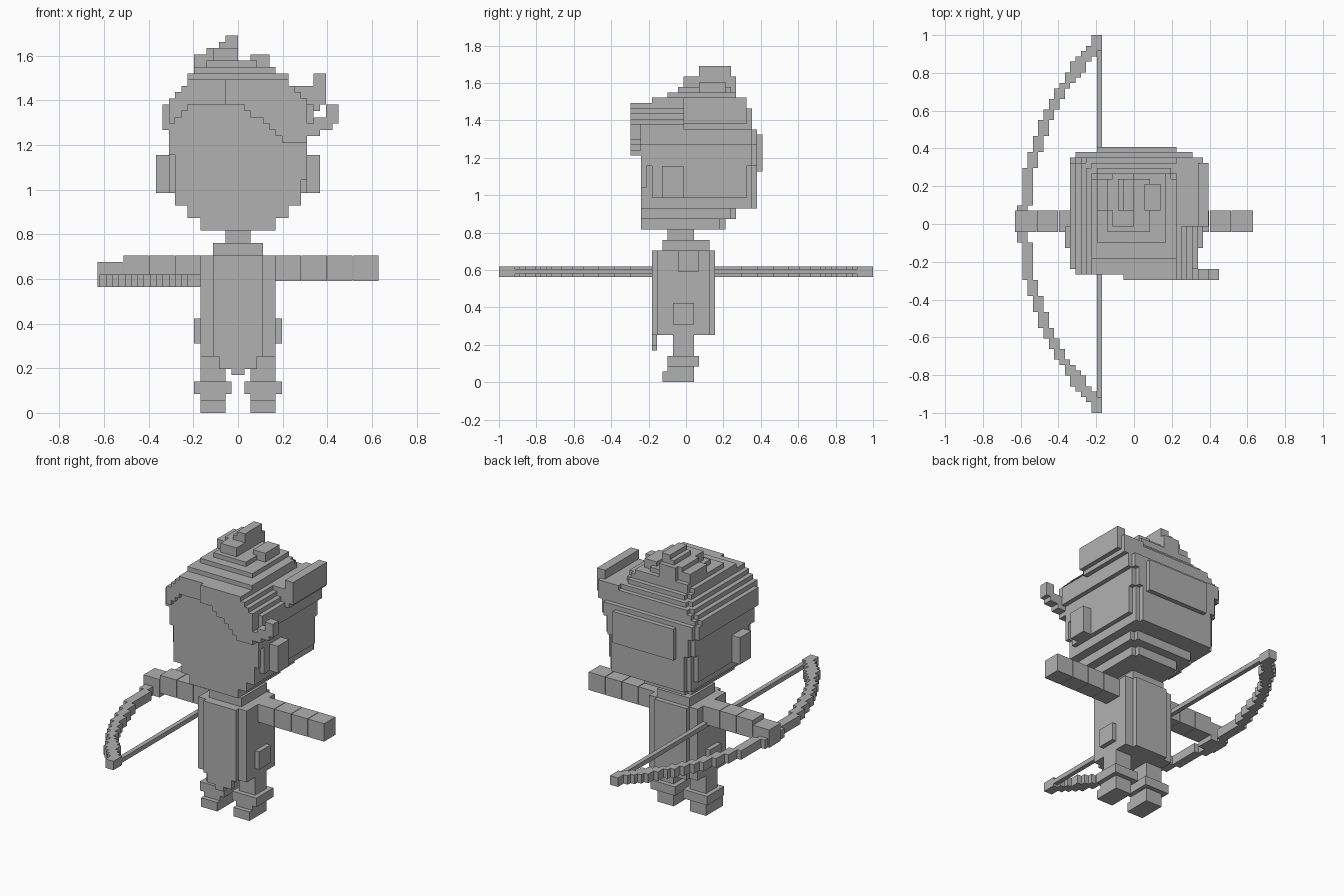
import bpy
import bmesh
from mathutils import Matrix, Vector

default_cube = bpy.data.objects.get("Cube")
if default_cube:
    bpy.data.objects.remove(default_cube, do_unlink=True)

UNIT = 2 / 71  # size of one voxel

grey = bpy.data.materials.new("plain grey")
grey.use_nodes = True
grey.diffuse_color = (0.44, 0.44, 0.44, 1)
grey.node_tree.nodes["Principled BSDF"].inputs["Base Color"].default_value = grey.diffuse_color


def part(name, blocks, mirror=False):
    """Build one object from blocks given as (x range, y range, z range) in voxels."""
    blocks = list(blocks)
    if mirror:
        blocks += [((-x[1], -x[0]), y, z) for x, y, z in blocks]
    bm = bmesh.new()
    for block in blocks:
        low = Vector([side[0] for side in block])
        high = Vector([side[1] for side in block])
        middle = (low + high) / 2 - Vector((0, 0.5, 0))
        place = Matrix.Translation(middle * UNIT) @ Matrix.Diagonal((*((high - low) * UNIT), 1))
        bmesh.ops.create_cube(bm, size=1, matrix=place)
    mesh = bpy.data.meshes.new(name)
    bm.to_mesh(mesh)
    bm.free()
    mesh.materials.append(grey)
    obj = bpy.data.objects.new(name, mesh)
    bpy.context.collection.objects.link(obj)
    return obj


def tier(half, front, back, bottom, top):
    """A wide layer with its back corners notched by one voxel."""
    yield (-half, half), (front, back - 1), (bottom, top)
    yield (1 - half, half - 1), (back - 1, back), (bottom, top)


def tiers(rows):
    return [block for row in rows for block in tier(*row)]


# Feet and legs
part("shoes", [((2, 6), (-4, 2), (0, 2)), ((2, 6), (-3, 2), (2, 3))], mirror=True)
part("shoe_cuffs", [((1, 7), (-3, 3), (3, 5))], mirror=True)
part("legs", [((2, 6), (-2, 2), (5, 9))], mirror=True)

# Torso, pouches, collar and neck
part("torso", [((-6, 6), (-5, 5), (9, 25))])
part("back_panel", [((-4, 4), (5, 6), (9, 25))])
part("front_panel", [((-half, half), (-6, -5), (low, 25))
                     for half, low in ((4, 9), (3, 7), (1, 6))])
part("hip_pouches", [((6, 7), (-2, 2), (11, 15))], mirror=True)
part("collar", [((-4, 4), (-4, 5), (25, 27))])
part("neck", [((-2, 2), (-3, 2), (27, 29))])

# Arms as rows of separate segments
STEP = 4.12
segments = [((6 + STEP * i, 6 + STEP * i + 4), (-1, 3), (21, 25)) for i in range(4)]
part("left_arm", segments)
part("right_arm", [((-x[1], -x[0]), y, z) for x, y, z in segments[:3]])
part("right_hand", [((-x[1], -x[0]), y, (20, 24)) for x, y, z in segments[3:]])

# Bow held flat, bent as a stepped parabola, with its string
limb = []
for row in range(-35, 36):
    reach = abs(row) / 35.5
    outer = round((-0.61 + 0.4 * reach ** 2) / UNIT)
    if abs(row) > 33:
        outer = -8
    thickness = 3 if 27 < abs(row) < 34 else 2
    limb.append(((outer, outer + thickness), (row, row + 1), (20, 22)))
part("bow", limb)
part("bow_string", [((-7, -6), (-33, 34), (20.5, 21.5))])

# Head, growing wider upwards, and ears
part("head", tiers([
    (6, -8, 8, 29, 31),
    (8, -8, 10, 31, 33),
    (10, -8, 14, 33, 41),
    (11, -8, 14, 41, 45),
]))
part("head_sides", [((10, 11), (-6, 12), (35, 41))], mirror=True)
part("ears", [((10, 13), (-4, 0), (35, 41))], mirror=True)
part("back_hair_plate", [((-7, 8), (14, 15), (40, 47))])
part("sideburn", [((10, 11), (-8, -7), (37, 43))])

# Hair cap in shrinking layers
part("hair_cap", tiers([
    (12, -8, 14, 45, 48),
    (12, -8, 13, 48, 49),
    (11, -8, 13, 49, 50),
    (10, -8, 13, 50, 51),
    (9, -8, 12, 51, 52),
    (8, -8, 11, 52, 53),
    (8, -6, 10, 53, 54),
]))
part("hair_crown", [
    ((-7, 6), (-3, 10), (54, 55)),
    ((-5, 3), (-1, 9), (55, 56)),
])


# Swept fringe with a slanting hairline
def fringe_column(x):
    if x < -8:
        bottom = 57 + x
    else:
        bottom = max(43, 49 - round(max(0, x) * 0.8))
    top = min(53, 61 + x, 60 - x)
    front = -9 if x < -2 else -10
    return (x, x + 1), (front, -7), (bottom, top)


part("fringe", [fringe_column(x) for x in range(-11, 11)])
part("fringe_curl", [
    ((10, 13), (-10, -8), (44, 46)),
    ((12, 15), (-10, -8), (45, 47)),
    ((14, 16), (-10, -8), (46, 49)),
])

# Side lock on the left with a raised outer ridge
part("side_lock", [
    ((8, 12), (0, 13), (47, 52)),
    ((11, 13), (0, 13), (48, 52)),
    ((12, 14), (0, 12), (49, 54)),
])

# Tufts on top, the taller one rising towards the middle
part("tall_tuft", [((left, 0), (3, 9), (54, top))
                   for left, top in ((-7, 57), (-5, 58), (-3, 59), (-2, 60))]
     + [((-4, 0), (0, 10), (55, 58))])
part("short_tuft", [((1, 5), (3, 8), (54, 56)), ((2, 5), (3, 8), (56, 57))])
